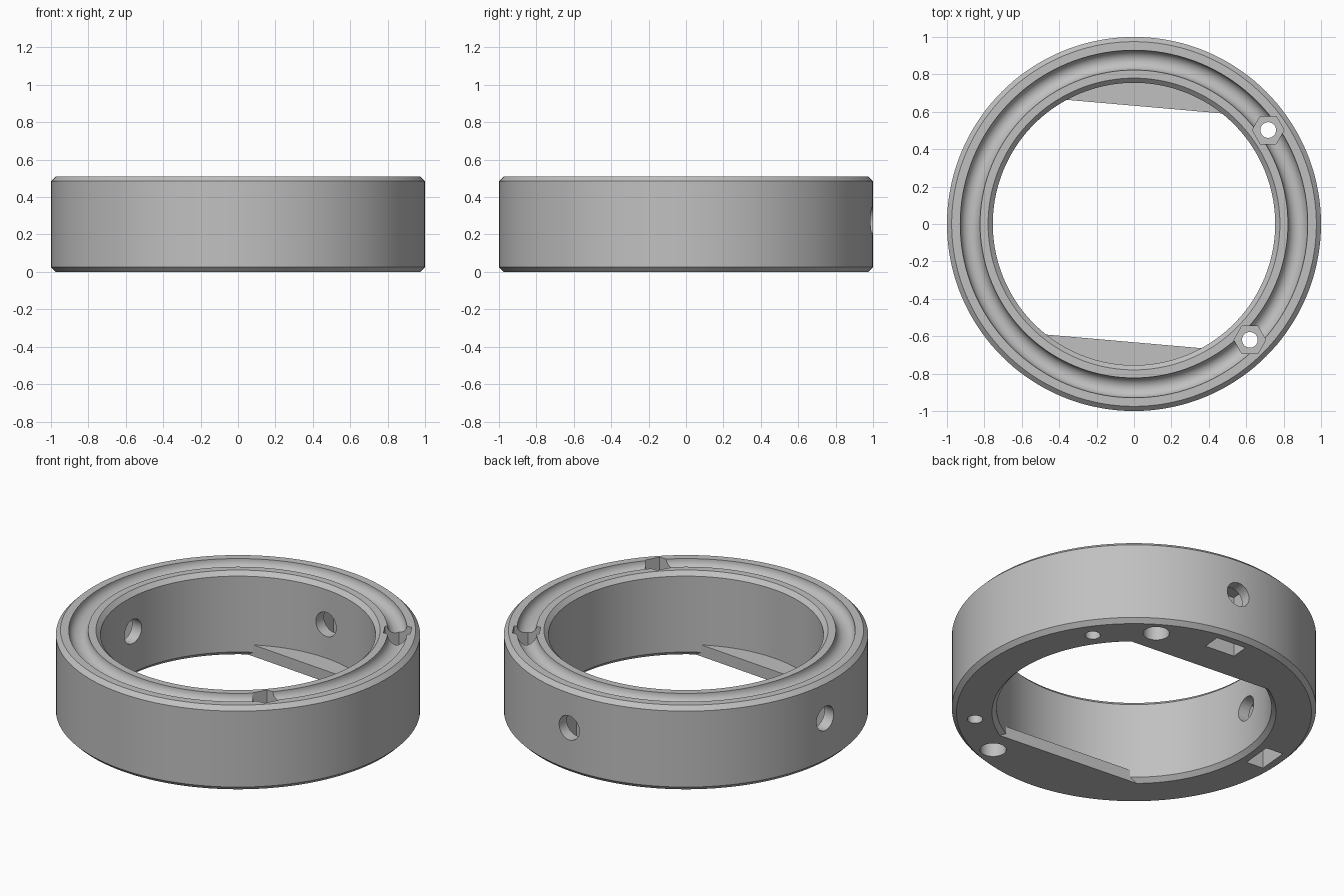
import bpy, bmesh
from math import radians, cos, sin, pi
from mathutils import Matrix

cube = bpy.data.objects.get("Cube")
if cube:
    bpy.data.objects.remove(cube, do_unlink=True)

HEIGHT, CHAMFER, BORE = 0.51, 0.025, 0.755
MID, GROOVE = 0.876, 0.053      # race centre line and radius
TILT = -5                       # all features sit in a slightly turned frame

grey = bpy.data.materials.new("Grey")
grey.use_nodes = True
colour = (0.53, 0.53, 0.53, 1)
grey.diffuse_color = colour
bsdf = next(n for n in grey.node_tree.nodes if n.type == 'BSDF_PRINCIPLED')
bsdf.inputs["Base Color"].default_value = colour


def finish(name, bm):
    bmesh.ops.recalc_face_normals(bm, faces=bm.faces)
    mesh = bpy.data.meshes.new(name)
    bm.to_mesh(mesh)
    bm.free()
    mesh.materials.append(grey)
    obj = bpy.data.objects.new(name, mesh)
    bpy.context.collection.objects.link(obj)
    return obj


def place(angle, radius, z):
    """Frame with local x pointing outward at the given angle."""
    turn = Matrix.Rotation(radians(angle + TILT), 4, 'Z')
    return turn @ Matrix.Translation((radius, 0, z))


def prism(name, sides, radius, depth, matrix):
    bm = bmesh.new()
    bmesh.ops.create_cone(bm, cap_ends=True, segments=sides, radius1=radius,
                          radius2=radius, depth=depth, matrix=matrix)
    return finish(name, bm)


def box(name, size, matrix):
    bm = bmesh.new()
    bmesh.ops.create_cube(bm, size=1, matrix=matrix @ Matrix.Diagonal((*size, 1)))
    return finish(name, bm)


def combine(target, tool, operation):
    mod = target.modifiers.new(operation, 'BOOLEAN')
    mod.operation, mod.solver, mod.object = operation, 'EXACT', tool
    bpy.context.view_layer.objects.active = target
    bpy.ops.object.modifier_apply(modifier=mod.name)
    bpy.data.objects.remove(tool, do_unlink=True)


# Ring body: chamfered section with a half-round race in its top, spun round
low, high = CHAMFER, HEIGHT - CHAMFER
section = [(BORE, low), (BORE + CHAMFER, 0), (1 - CHAMFER, 0), (1, low),
           (1, high), (1 - CHAMFER, HEIGHT)]
steps = 16
section += [(MID + GROOVE * cos(pi * i / steps), HEIGHT - GROOVE * sin(pi * i / steps))
            for i in range(steps + 1)]
section += [(BORE + CHAMFER, HEIGHT), (BORE, high)]

bm = bmesh.new()
verts = [bm.verts.new((r, 0, z)) for r, z in section]
edges = [bm.edges.new((v, verts[(i + 1) % len(verts)])) for i, v in enumerate(verts)]
bmesh.ops.spin(bm, geom=verts + edges, cent=(0, 0, 0), axis=(0, 0, 1),
               angle=2 * pi, steps=144)
bmesh.ops.remove_doubles(bm, verts=bm.verts, dist=0.0005)
ring = finish("ring_body", bm)

# Thin ledges with straight edges across the bottom of the bore
ledges = prism("ledges", 144, 0.82, 0.07, Matrix.Translation((0, 0, 0.035)))
combine(ledges, box("gap", (2, 1.26, 1), place(0, 0, 0)), 'DIFFERENCE')
combine(ring, ledges, 'UNION')

# Hexagonal nut pockets, their bolt holes, and round blind holes underneath
for side in (1, -1):
    pocket = place(40 * side, MID, 0.43) @ Matrix.Rotation(
        radians(-40 * side - TILT), 4, 'Z')
    # turn so that one corner points along x
    bolt = place(40 * side, MID, 0.25)
    pocket = pocket @ Matrix.Rotation(pi / 6 * 3, 4, 'Z')
    combine(ring, prism("nut_pocket", 6, 0.085, 0.3, pocket), 'DIFFERENCE')
    combine(ring, prism("bolt_hole", 32, 0.042, 1, bolt), 'DIFFERENCE')
    blind = place(63 * side, MID, 0.05)
    combine(ring, prism("blind_hole", 40, 0.072, 0.2, blind), 'DIFFERENCE')

# Radial screw holes with square nut slots open to the bottom
for angle in (90, 180):
    radial = place(angle, MID, 0.275) @ Matrix.Rotation(pi / 2, 4, 'Y')
    combine(ring, prism("screw_hole", 40, 0.073, 0.6, radial), 'DIFFERENCE')
    slot = place(angle, MID, 0.16)
    combine(ring, box("nut_slot", (0.11, 0.19, 0.42), slot), 'DIFFERENCE')

# Smooth the round walls and keep the machined edges crisp
bpy.ops.object.select_all(action='DESELECT')
ring.select_set(True)
bpy.context.view_layer.objects.active = ring
bpy.ops.object.shade_smooth_by_angle(angle=radians(30))
